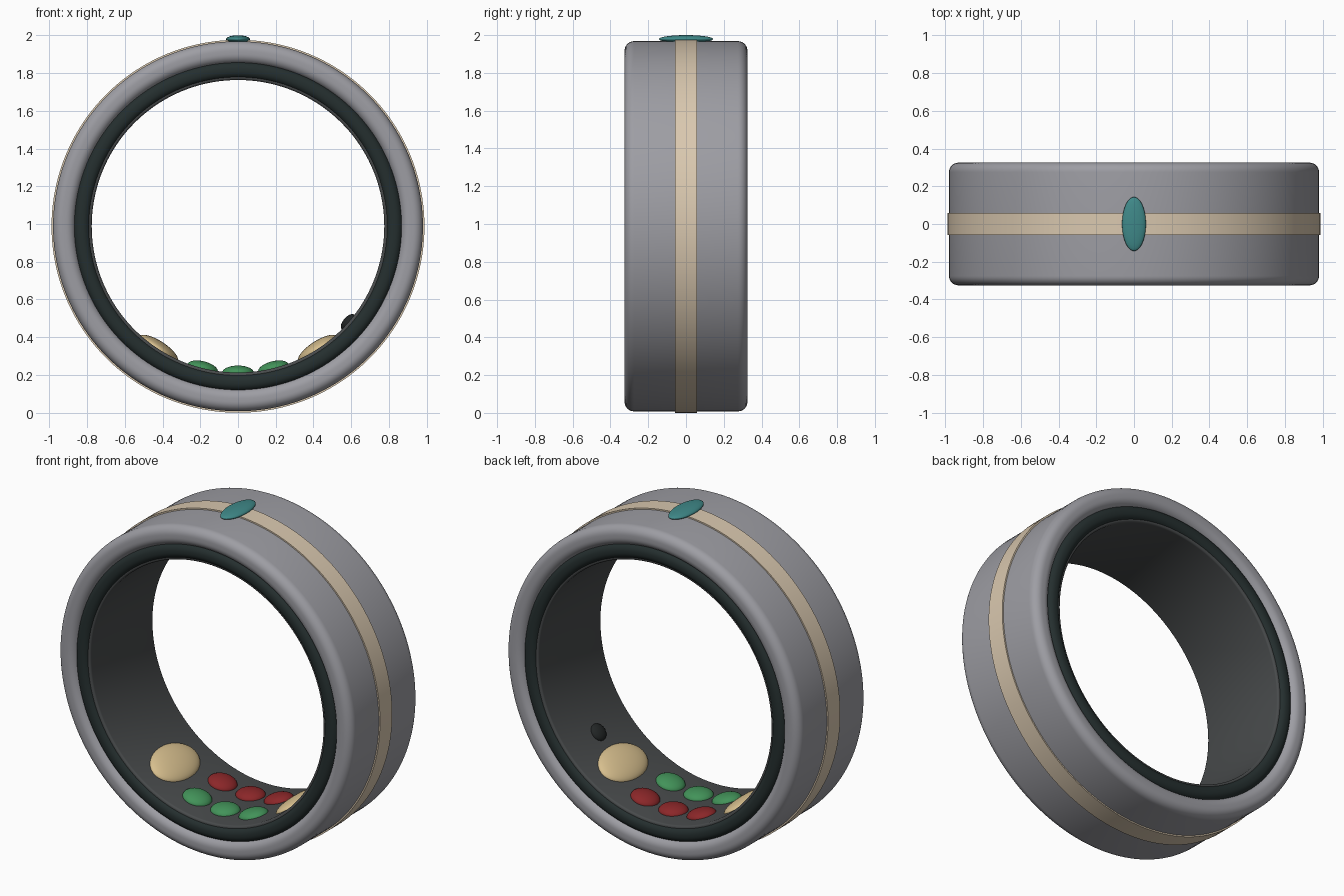
import bpy
import bmesh
from math import sin, cos, pi, radians
from mathutils import Matrix, Vector

cube = bpy.data.objects.get("Cube")
if cube:
    bpy.data.objects.remove(cube, do_unlink=True)

CENTRE = Vector((0, 0, 0.988))
LINER_R = 0.775


def material(name, rgb, metallic=0.0):
    mat = bpy.data.materials.new(name)
    mat.use_nodes = True
    color = (*rgb, 1)
    mat.diffuse_color = color
    bsdf = next(n for n in mat.node_tree.nodes if n.type == 'BSDF_PRINCIPLED')
    bsdf.inputs["Base Color"].default_value = color
    bsdf.inputs["Roughness"].default_value = 0.5
    return mat


grey = material("brushed_grey", (0.34, 0.34, 0.37))
sand = material("sand", (0.70, 0.58, 0.43))
dark_teal = material("dark_teal", (0.018, 0.028, 0.028))
charcoal = material("charcoal", (0.065, 0.070, 0.072))
gold = material("pale_gold", (0.68, 0.52, 0.27))
green = material("sensor_green", (0.055, 0.29, 0.10))
red = material("sensor_red", (0.26, 0.02, 0.022))
teal = material("teal", (0.05, 0.25, 0.25))
black = material("soft_black", (0.016, 0.019, 0.019))


def finish(bm, name, mat, angle=40):
    mesh = bpy.data.meshes.new(name)
    bm.to_mesh(mesh)
    bm.free()
    obj = bpy.data.objects.new(name, mesh)
    bpy.context.collection.objects.link(obj)
    mesh.materials.append(mat)
    bpy.ops.object.select_all(action='DESELECT')
    obj.select_set(True)
    bpy.context.view_layer.objects.active = obj
    bpy.ops.object.shade_smooth_by_angle(angle=radians(angle))
    return obj


def ring(name, mat, r_in, r_out, half, fillet=0.0, steps=8, segments=160):
    """Revolve a rounded rectangle around the y axis."""
    bm = bmesh.new()
    profile = []
    corners = [(r_out, half, 0), (r_in, half, 1), (r_in, -half, 2), (r_out, -half, 3)]
    for r, y, quarter in corners:
        sr = -1 if r == r_out else 1
        sy = -1 if y > 0 else 1
        for i in range(steps + 1 if fillet else 1):
            a = (quarter + i / steps) * pi / 2
            profile.append((r + fillet * (sr + cos(a) if fillet else 0),
                            y + fillet * (sy + sin(a) if fillet else 0)))
    loops = []
    for s in range(segments):
        t = 2 * pi * s / segments
        loops.append([bm.verts.new((r * sin(t), y, CENTRE.z + r * cos(t)))
                      for r, y in profile])
    n = len(profile)
    for s in range(segments):
        a, b = loops[s], loops[(s + 1) % segments]
        for i in range(n):
            j = (i + 1) % n
            bm.faces.new((a[i], a[j], b[j], b[i]))
    bmesh.ops.recalc_face_normals(bm, faces=bm.faces)
    return finish(bm, name, mat)


def dome(name, mat, angle, y, radius, size):
    """Flattened ellipsoid on the ring; angle is measured from the bottom."""
    bm = bmesh.new()
    bmesh.ops.create_uvsphere(bm, u_segments=40, v_segments=20, radius=1)
    a = radians(angle)
    place = Matrix.Translation(CENTRE + Vector((radius * sin(a), y, -radius * cos(a))))
    turn = Matrix.Rotation(-a, 4, 'Y')
    bm.transform(place @ turn @ Matrix.Diagonal((*size, 1)))
    return finish(bm, name, mat, 60)


# Ring body: outer shell, rounded trim, inner liner and raised centre stripe
ring("outer_shell", grey, 0.862, 0.98, 0.325, 0.05)
ring("edge_trim", dark_teal, 0.784, 0.872, 0.318, 0.04)
ring("inner_liner", charcoal, LINER_R, 0.81, 0.30, 0.012, steps=4)
ring("centre_stripe", sand, 0.96, 0.988, 0.058)

# Oval marker on the very top
dome("top_marker", teal, 180, 0, 0.991, (0.063, 0.143, 0.021))

# Two rows of round sensors at the bottom of the bore
for place, angle in (("right", -14), ("middle", 0), ("left", 14)):
    dome("front_sensor_" + place, green, angle, -0.12, LINER_R, (0.083, 0.083, 0.037))
    dome("back_sensor_" + place, red, angle, 0.12, LINER_R, (0.083, 0.083, 0.037))

# Large contact pads either side, and one small sensor
for side, angle in (("right", -33), ("left", 33)):
    dome("contact_pad_" + side, gold, angle, 0, LINER_R, (0.122, 0.19, 0.042))
dome("small_sensor", black, 49, 0, LINER_R, (0.052, 0.052, 0.028))
